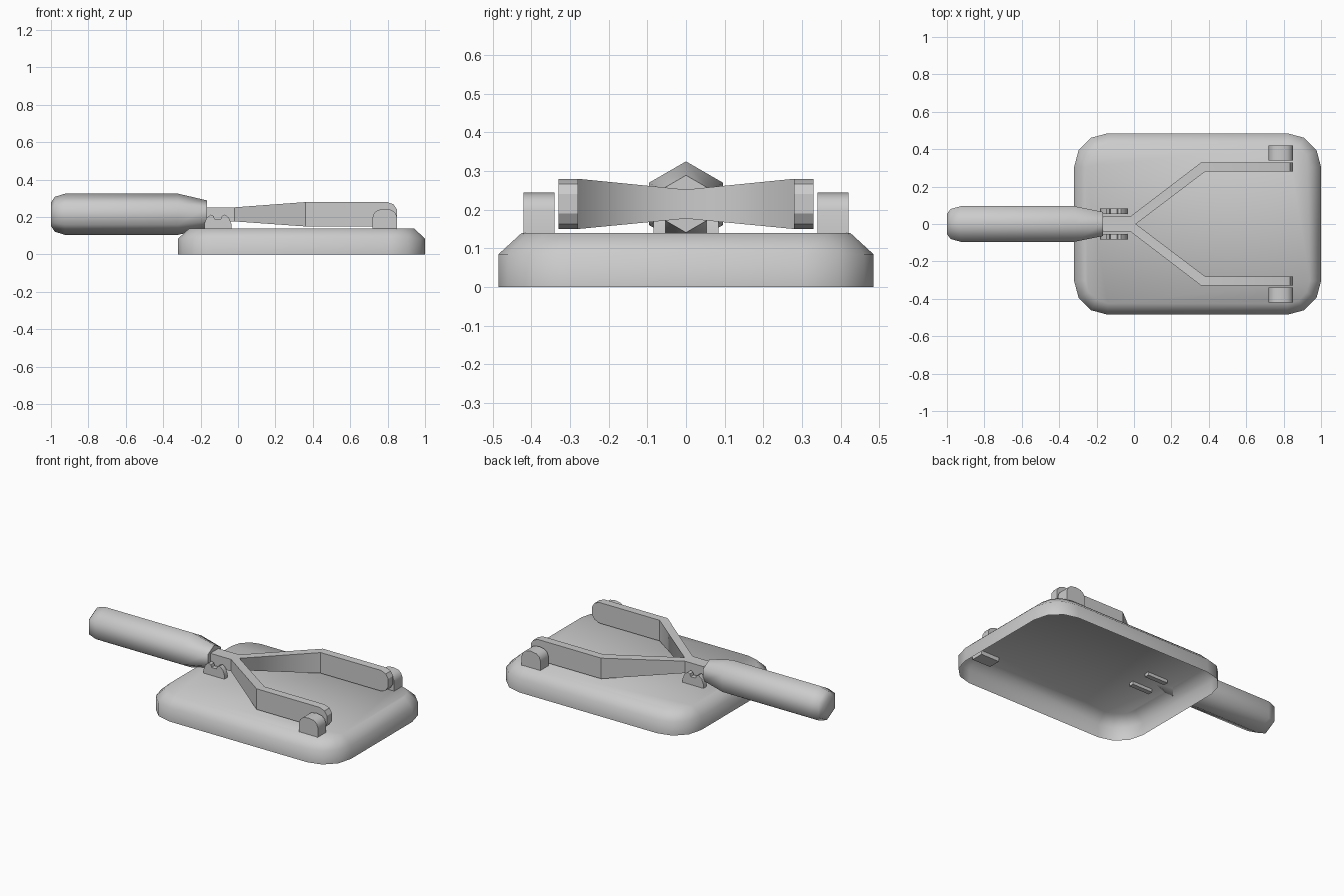
import bpy, bmesh, math

old = bpy.data.objects.get("Cube")
if old:
    bpy.data.objects.remove(old, do_unlink=True)

grey = bpy.data.materials.new("plain grey")
grey.use_nodes = True
GREY = (0.6, 0.6, 0.6, 1)
grey.diffuse_color = GREY
for node in grey.node_tree.nodes:
    if node.type == 'BSDF_PRINCIPLED':
        node.inputs["Base Color"].default_value = GREY


def finish(bm, name, angle):
    """Turn a bmesh into an object, smooth below the given angle."""
    bmesh.ops.recalc_face_normals(bm, faces=bm.faces)
    me = bpy.data.meshes.new(name)
    bm.to_mesh(me)
    bm.free()
    me.materials.append(grey)
    ob = bpy.data.objects.new(name, me)
    bpy.context.collection.objects.link(ob)
    if angle:
        me.shade_smooth()
        me.set_sharp_from_angle(angle=math.radians(angle))
    return ob


def loft(rings, name, angle, cap_start=True, cap_end=True):
    """Join equal closed rings of points with quads."""
    bm = bmesh.new()
    loops = [[bm.verts.new(p) for p in ring] for ring in rings]
    n = len(loops[0])
    for a, b in zip(loops, loops[1:]):
        for i in range(n):
            j = (i + 1) % n
            bm.faces.new((a[i], a[j], b[j], b[i]))
    if cap_start:
        bm.faces.new(loops[0][::-1])
    if cap_end:
        bm.faces.new(loops[-1])
    # remove walls lying in the mirror plane
    inner = [f for f in bm.faces if all(abs(v.co.y) < 1e-5 for v in f.verts)]
    if inner:
        bmesh.ops.delete(bm, geom=inner, context='FACES')
    return finish(bm, name, angle)


def plate(profile, y0, y1, name):
    """Extrude an (x, z) profile between two y positions."""
    return loft([[(x, y, z) for x, z in profile] for y in (y0, y1)], name, 35)


def mirror_y(ob):
    m = ob.modifiers.new("mirror", 'MIRROR')
    m.use_axis = (False, True, False)
    m.use_mirror_merge = True
    m.merge_threshold = 0.0005


# Base: open-bottomed shell with rounded corners and a bevelled top
def base_ring(z, inset):
    cx, hx, hy, r = 0.34, 0.66, 0.485, 0.18
    ring = []
    for q, (sx, sy) in enumerate([(1, 1), (-1, 1), (-1, -1), (1, -1)]):
        for k in range(4):
            a = math.radians(90 * q + 30 * k)
            ring.append((cx + sx * (hx - r) + (r - inset) * math.cos(a),
                         sy * (hy - r) + (r - inset) * math.sin(a), z))
    return ring


loft([base_ring(0, 0), base_ring(0.085, 0), base_ring(0.14, 0.06)],
     "base", 80, cap_start=False)

# Handle: six-sided grip with a rounded tip and tapered neck
profile = [(-1.0, 0.062), (-0.98, 0.093), (-0.925, 0.11),
           (-0.32, 0.11), (-0.165, 0.074)]
loft([[(x, r * math.sin(math.radians(60 * k)),
        0.215 + r * math.cos(math.radians(60 * k))) for k in range(6)]
      for x, r in profile], "handle", 65)

# Forked blade: (outer x, y), (inner x, y), bottom, top
stations = [
    ((-0.20, 0.04), (-0.20, 0), 0.177, 0.252),
    ((-0.02, 0.04), (0.01, 0), 0.177, 0.252),
    ((0.36, 0.33), (0.38, 0.28), 0.15, 0.28),
    ((0.80, 0.33), (0.80, 0.28), 0.15, 0.28),
    ((0.833, 0.33), (0.833, 0.28), 0.163, 0.267),
    ((0.85, 0.33), (0.85, 0.28), 0.19, 0.24),
]
blade = loft([[(*o, b), (*i, b), (*i, t), (*o, t)] for o, i, b, t in stations],
             "forked_blade", 25, cap_start=False)
mirror_y(blade)

# Contact lugs beside the blade ends
lug = [(0.72, 0.115), (0.72, 0.20), (0.728, 0.222), (0.748, 0.238),
       (0.785, 0.244), (0.822, 0.238), (0.842, 0.222), (0.85, 0.20),
       (0.85, 0.115)]
mirror_y(plate(lug, 0.34, 0.42, "contact_lug"))

# Notched hinge clips either side of the stem
half = [(0.072, 0.12), (0.072, 0.165), (0.06, 0.196), (0.038, 0.213),
        (0.022, 0.206), (0.017, 0.19)]
clip = [(-0.108 - x, z) for x, z in half] + [(-0.108 + x, z) for x, z in half[::-1]]
mirror_y(plate(clip, 0.053, 0.084, "hinge_clip"))
